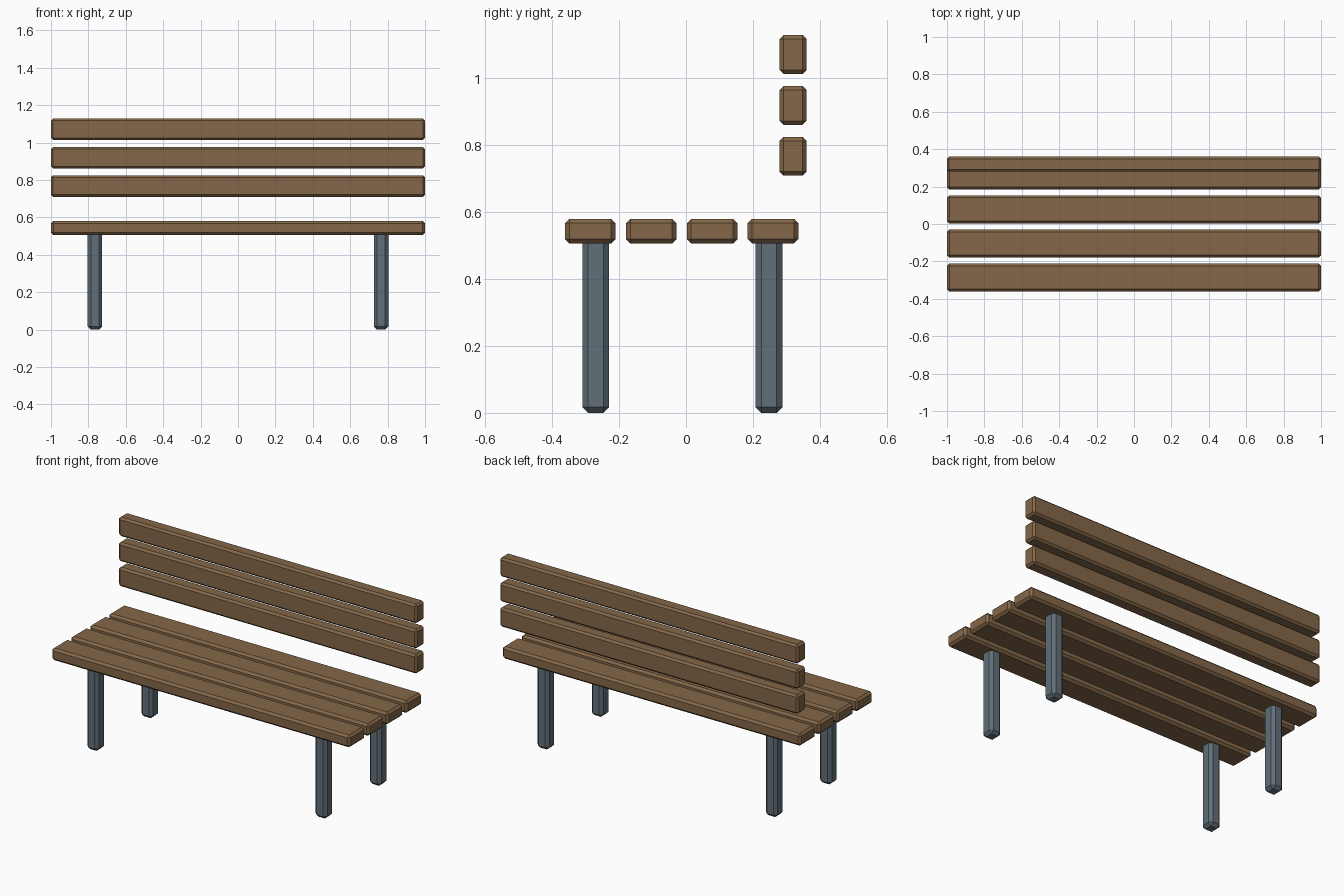
import bpy

if "Cube" in bpy.data.objects:
    bpy.data.objects.remove(bpy.data.objects["Cube"])


def material(name, color):
    m = bpy.data.materials.new(name)
    m.diffuse_color = (*color, 1)
    m.use_nodes = True
    m.node_tree.nodes["Principled BSDF"].inputs["Base Color"].default_value = m.diffuse_color
    return m


wood = material("wood", (0.23, 0.135, 0.065))
metal = material("metal", (0.12, 0.16, 0.19))


def beam(name, center, size, chamfer, mat):
    """Box with single-segment chamfered edges."""
    bpy.ops.mesh.primitive_cube_add(size=1, location=center)
    ob = bpy.context.object
    ob.name = name
    ob.scale = size
    bpy.ops.object.transform_apply(location=False, rotation=False, scale=True)
    bev = ob.modifiers.new("chamfer", "BEVEL")
    bev.width = chamfer
    bev.segments = 1
    bev.limit_method = 'NONE'
    ob.data.materials.append(mat)
    return ob


# Seat slats
for i in range(4):
    beam(f"seat_slat_{i + 1}", (0, -0.286 + 0.182 * i, 0.543),
         (2, 0.151, 0.074), 0.013, wood)

# Backrest slats
for i in range(3):
    beam(f"back_slat_{i + 1}", (0, 0.32, 0.767 + 0.152 * i),
         (2, 0.081, 0.116), 0.012, wood)

# Legs, tops sunk into the outer seat slats
for side, x in (("left", -0.765), ("right", 0.765)):
    for row, y in (("front", -0.27), ("back", 0.248)):
        beam(f"{row}_{side}_leg", (x, y, 0.27),
             (0.078, 0.08, 0.54), 0.017, metal)
